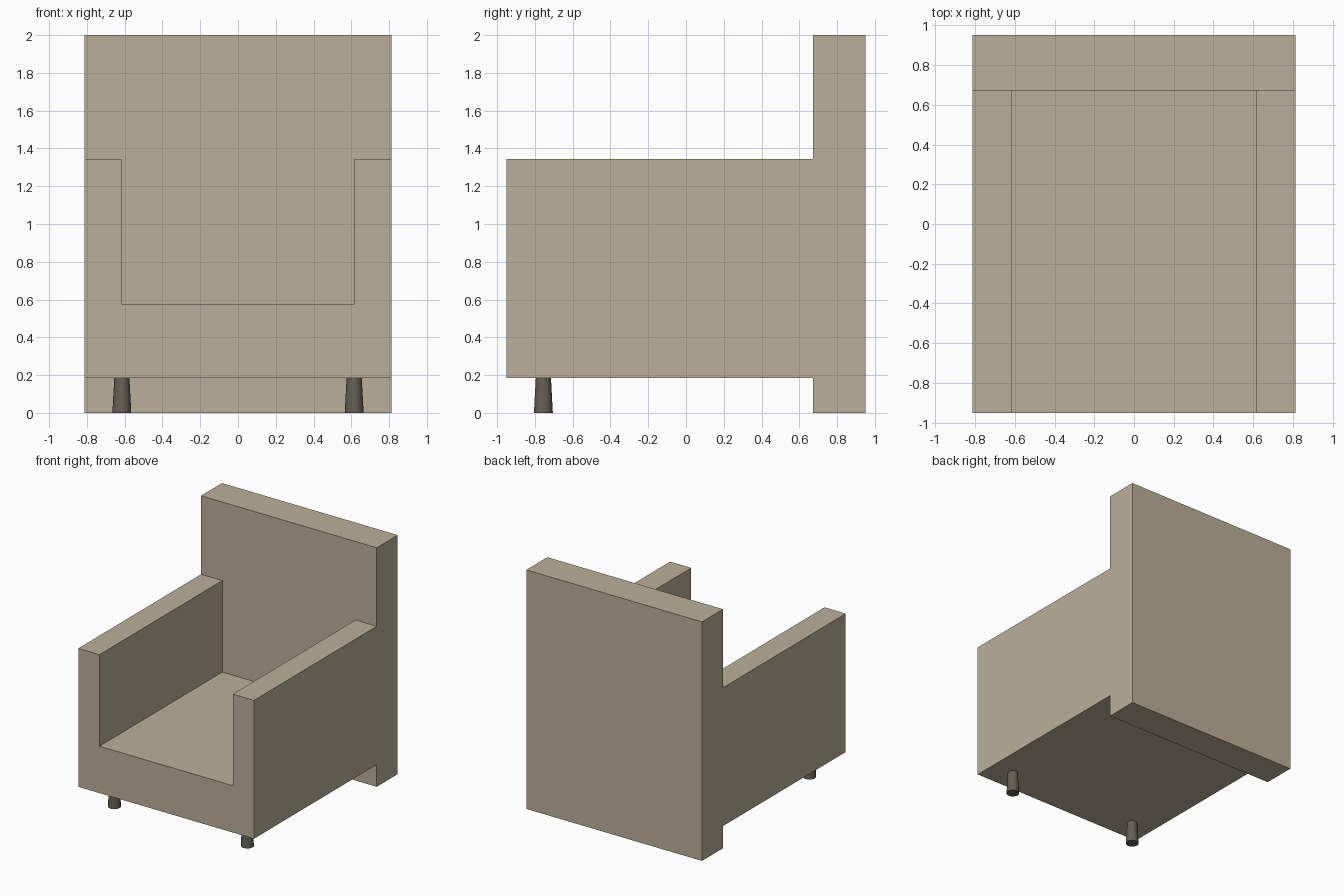
import bpy, bmesh, math

cube = bpy.data.objects.get("Cube")
if cube:
    bpy.data.objects.remove(cube, do_unlink=True)


def make_material(name, color):
    mat = bpy.data.materials.new(name)
    mat.use_nodes = True
    mat.diffuse_color = color
    mat.node_tree.nodes["Principled BSDF"].inputs["Base Color"].default_value = color
    return mat


fabric = make_material("beige fabric", (0.50, 0.43, 0.32, 1))
wood = make_material("dark wood", (0.13, 0.115, 0.09, 1))


def extrude_profile(name, profile, y0, y1, mat):
    """Solid made by sweeping an x-z outline from y0 to y1."""
    bm = bmesh.new()
    face = bm.faces.new([bm.verts.new((x, y0, z)) for x, z in profile])
    swept = bmesh.ops.extrude_face_region(bm, geom=[face])["geom"]
    verts = [g for g in swept if isinstance(g, bmesh.types.BMVert)]
    bmesh.ops.translate(bm, verts=verts, vec=(0, y1 - y0, 0))
    bmesh.ops.recalc_face_normals(bm, faces=bm.faces)
    mesh = bpy.data.meshes.new(name)
    bm.to_mesh(mesh)
    bm.free()
    mesh.materials.append(mat)
    obj = bpy.data.objects.new(name, mesh)
    bpy.context.collection.objects.link(obj)
    return obj


W, INNER = 0.813, 0.617            # half widths outside and between the arms
BASE, SEAT, ARM, TOP = 0.185, 0.577, 1.343, 2.0
FRONT, JOIN, BACK = -0.95, 0.673, 0.95

# Seat and arms as one U-shaped block
extrude_profile("seat_and_arms", [
    (-W, BASE), (W, BASE), (W, ARM), (INNER, ARM),
    (INNER, SEAT), (-INNER, SEAT), (-INNER, ARM), (-W, ARM)],
    FRONT, JOIN, fabric)

# Tall backrest slab reaching the floor
extrude_profile("backrest", [(-W, 0), (W, 0), (W, TOP), (-W, TOP)],
                JOIN, BACK, fabric)

# Tapered legs; the rear pair sits inside the backrest, just above its underside
for end, y, z0 in (("front", -0.755, 0.0), ("back", 0.755, 0.003)):
    for side, x in (("left", 0.615), ("right", -0.615)):
        height = BASE + 0.003 - z0
        bpy.ops.mesh.primitive_cone_add(
            vertices=32, radius1=0.05, radius2=0.04, depth=height,
            location=(x, y, z0 + height / 2))
        leg = bpy.context.object
        leg.name = f"{end}_{side}_leg"
        leg.data.materials.append(wood)
        bpy.ops.object.shade_smooth_by_angle(angle=math.radians(35))
